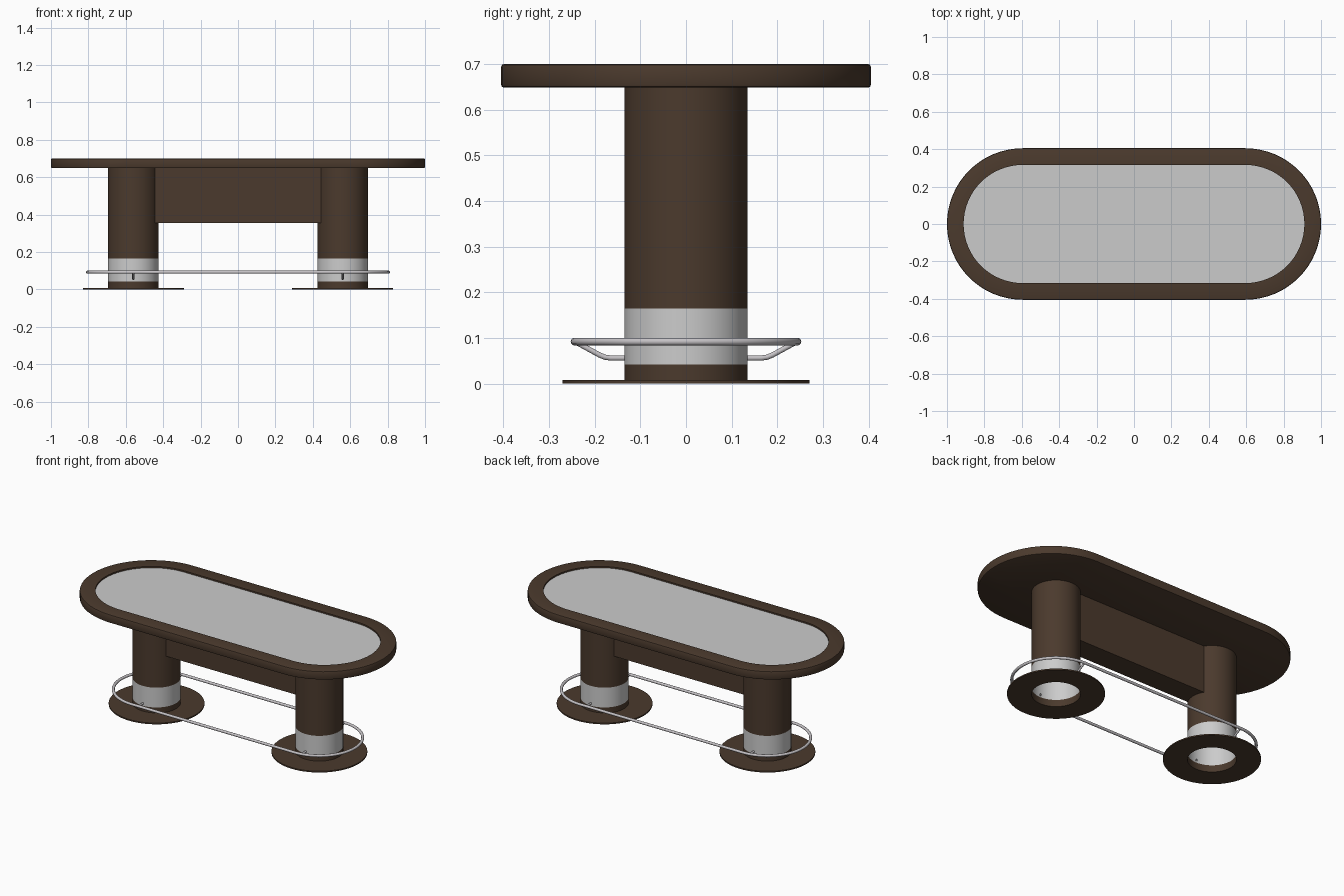
import bpy, bmesh, math

if "Cube" in bpy.data.objects:
    bpy.data.objects.remove(bpy.data.objects["Cube"])


def material(name, rgb):
    m = bpy.data.materials.new(name)
    m.diffuse_color = (*rgb, 1)
    m.use_nodes = True
    m.node_tree.nodes["Principled BSDF"].inputs["Base Color"].default_value = m.diffuse_color
    return m


BROWN = material("dark_brown", (0.070, 0.042, 0.026))
GREY = material("light_grey", (0.60, 0.60, 0.60))
METAL = material("rail_metal", (0.56, 0.54, 0.56))


def finish(bm, name, mats, angle=35):
    me = bpy.data.meshes.new(name)
    bm.to_mesh(me)
    bm.free()
    ob = bpy.data.objects.new(name, me)
    bpy.context.collection.objects.link(ob)
    for m in mats:
        me.materials.append(m)
    bpy.ops.object.select_all(action='DESELECT')
    ob.select_set(True)
    bpy.context.view_layer.objects.active = ob
    bpy.ops.object.shade_smooth_by_angle(angle=math.radians(angle))
    return ob


def stadium(half, r, n=32):
    """Rounded-end outline: end centres at x = +-half, end radius r."""
    pts = []
    for sx, a0 in ((half, -math.pi / 2), (-half, math.pi / 2)):
        for i in range(n + 1):
            a = a0 + math.pi * i / n
            pts.append((sx + r * math.cos(a), r * math.sin(a)))
    return pts


def circle(cx, r, n=64):
    return [(cx + r * math.cos(2 * math.pi * i / n), r * math.sin(2 * math.pi * i / n)) for i in range(n)]


def loft(bm, outlines, rule=lambda i: 0, closed=False):
    """Bridge a list of (outline, z) rings; returns the vertex rings."""
    rings = [[bm.verts.new((x, y, z)) for x, y in o] for o, z in outlines]
    for i in range(len(rings) if closed else len(rings) - 1):
        a, b = rings[i], rings[(i + 1) % len(rings)]
        for k in range(len(a)):
            j = (k + 1) % len(a)
            bm.faces.new((a[k], a[j], b[j], b[k])).material_index = rule(i)
    return rings


def tube(name, pts, r, cyclic):
    cu = bpy.data.curves.new(name, 'CURVE')
    cu.dimensions = '3D'
    cu.bevel_depth = r
    cu.bevel_resolution = 3
    sp = cu.splines.new('POLY')
    sp.points.add(len(pts) - 1)
    for p, co in zip(sp.points, pts):
        p.co = (*co, 1)
    sp.use_cyclic_u = cyclic
    sp.use_smooth = True
    cu.materials.append(METAL)
    ob = bpy.data.objects.new(name, cu)
    bpy.context.collection.objects.link(ob)


# Table top: rounded brown rim with a recessed grey playing surface
H = 0.595
bm = bmesh.new()
prof = [(0.399, 0.648), (0.403, 0.650), (0.405, 0.655), (0.405, 0.693), (0.403, 0.698),
        (0.398, 0.700), (0.316, 0.700), (0.316, 0.691)]
rings = loft(bm, [(stadium(H, r), z) for r, z in prof])
bm.faces.new(rings[0][::-1])
bm.faces.new(rings[-1]).material_index = 1
finish(bm, "table_top", [BROWN, GREY])

LEG = 0.56
for side, s in (("left", -1), ("right", 1)):
    # Hollow leg with a light band near the floor
    bm = bmesh.new()
    loft(bm, [(circle(s * LEG, 0.135), z) for z in (0.0, 0.042, 0.165, 0.65)],
         rule=lambda i: 1 if i == 1 else 0)
    finish(bm, side + "_leg", [BROWN, GREY])

    # Flat ring-shaped foot plate
    bm = bmesh.new()
    loft(bm, [(circle(s * LEG, r), z) for r, z in
              ((0.135, 0.0), (0.27, 0.0), (0.27, 0.008), (0.135, 0.008))], closed=True)
    finish(bm, side + "_foot_plate", [BROWN])

    # Bent brackets holding the rail, front and back
    for face, t in (("front", -1), ("back", 1)):
        path = [(0.130, 0.056), (0.165, 0.056), (0.178, 0.058), (0.190, 0.063), (0.243, 0.092)]
        tube(f"{side}_{face}_bracket", [(s * LEG, t * y, z) for y, z in path], 0.006, False)

# Centre panel between the legs
bm = bmesh.new()
loft_pts = [(-0.445, -0.07), (0.445, -0.07), (0.445, 0.07), (-0.445, 0.07)]
r = loft(bm, [(loft_pts, 0.355), (loft_pts, 0.65)])
bm.faces.new(r[0][::-1])
bm.faces.new(r[1])
finish(bm, "centre_panel", [BROWN])

# Foot rail loop round both legs
tube("foot_rail", [(x, y, 0.092) for x, y in stadium(LEG, 0.244)], 0.0085, True)
